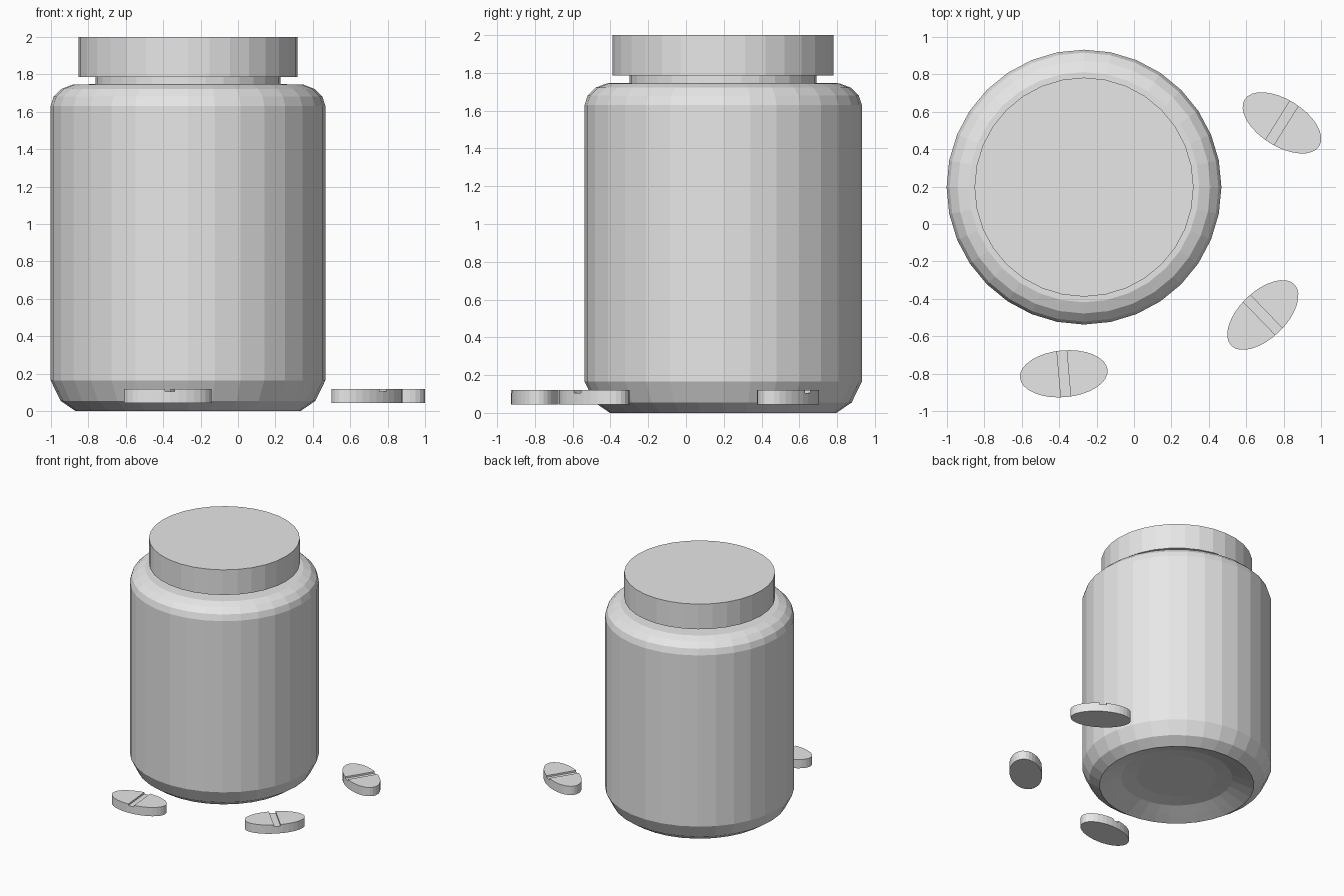
import bpy, bmesh, math

if "Cube" in bpy.data.objects:
    bpy.data.objects.remove(bpy.data.objects["Cube"])

SIDES = 32
CX, CY = -0.267, 0.197   # jar axis

grey = bpy.data.materials.new("plain grey")
grey.diffuse_color = (0.8, 0.8, 0.8, 1)
grey.use_nodes = True
grey.node_tree.nodes["Principled BSDF"].inputs["Base Color"].default_value = grey.diffuse_color


def finish(bm, name, location, turn=0.0):
    bmesh.ops.recalc_face_normals(bm, faces=bm.faces)
    mesh = bpy.data.meshes.new(name)
    bm.to_mesh(mesh)
    bm.free()
    mesh.materials.append(grey)
    obj = bpy.data.objects.new(name, mesh)
    obj.location = location
    obj.rotation_euler.z = turn
    bpy.context.collection.objects.link(obj)
    return obj


def lathe(name, profile):
    """Faceted closed solid turned from (radius, height) points."""
    bm = bmesh.new()
    rings = [[bm.verts.new((r * math.cos(2 * math.pi * i / SIDES),
                            r * math.sin(2 * math.pi * i / SIDES), z))
              for i in range(SIDES)] for r, z in profile]
    for low, high in zip(rings, rings[1:]):
        for i in range(SIDES):
            j = (i + 1) % SIDES
            bm.faces.new((low[i], low[j], high[j], high[i]))
    bm.faces.new(rings[0])
    bm.faces.new(rings[-1])
    return finish(bm, name, (CX, CY, 0))


def pill(name, x, y, degrees):
    """Oval tablet with a score groove across its top."""
    length, width, half_groove = 0.235, 0.125, 0.026
    bottom, floor, top = 0.045, 0.106, 0.12
    bm = bmesh.new()
    outline = [bm.verts.new((length * math.cos(2 * math.pi * i / SIDES),
                             width * math.sin(2 * math.pi * i / SIDES), bottom))
               for i in range(SIDES)]
    base = bm.faces.new(outline)
    body = bmesh.ops.extrude_face_region(bm, geom=[base], use_keep_orig=True)
    for v in body["geom"]:
        if isinstance(v, bmesh.types.BMVert):
            v.co.z = floor
    # split at the groove edges, then raise both ends above the groove floor
    for s in (-1, 1):
        bmesh.ops.bisect_plane(bm, geom=bm.verts[:] + bm.edges[:] + bm.faces[:],
                               plane_co=(s * half_groove, 0, 0), plane_no=(1, 0, 0))
    bmesh.ops.recalc_face_normals(bm, faces=bm.faces)
    ends = [f for f in bm.faces
            if all(abs(v.co.z - floor) < 1e-5 for v in f.verts)
            and abs(f.calc_center_median().x) > half_groove]
    raised = bmesh.ops.extrude_discrete_faces(bm, faces=ends)["faces"]
    for v in {v for f in raised for v in f.verts}:
        v.co.z = top
    return finish(bm, name, (x, y, 0), math.radians(degrees))


# jar with rounded shoulder, short neck and dished underside
lathe("jar_body", [(0.31, 0.08), (0.43, 0.065), (0.52, 0.03), (0.60, 0.0),
                   (0.68, 0.055), (0.734, 0.165), (0.734, 1.63),
                   (0.718, 1.68), (0.675, 1.722), (0.615, 1.745),
                   (0.495, 1.747), (0.495, 1.79)])

# screw cap
lathe("cap", [(0.585, 1.785), (0.585, 2.0)])

# loose tablets
pill("front_tablet", -0.375, -0.80, 5)
pill("right_tablet", 0.688, -0.486, 44)
pill("back_tablet", 0.79, 0.54, -32)
